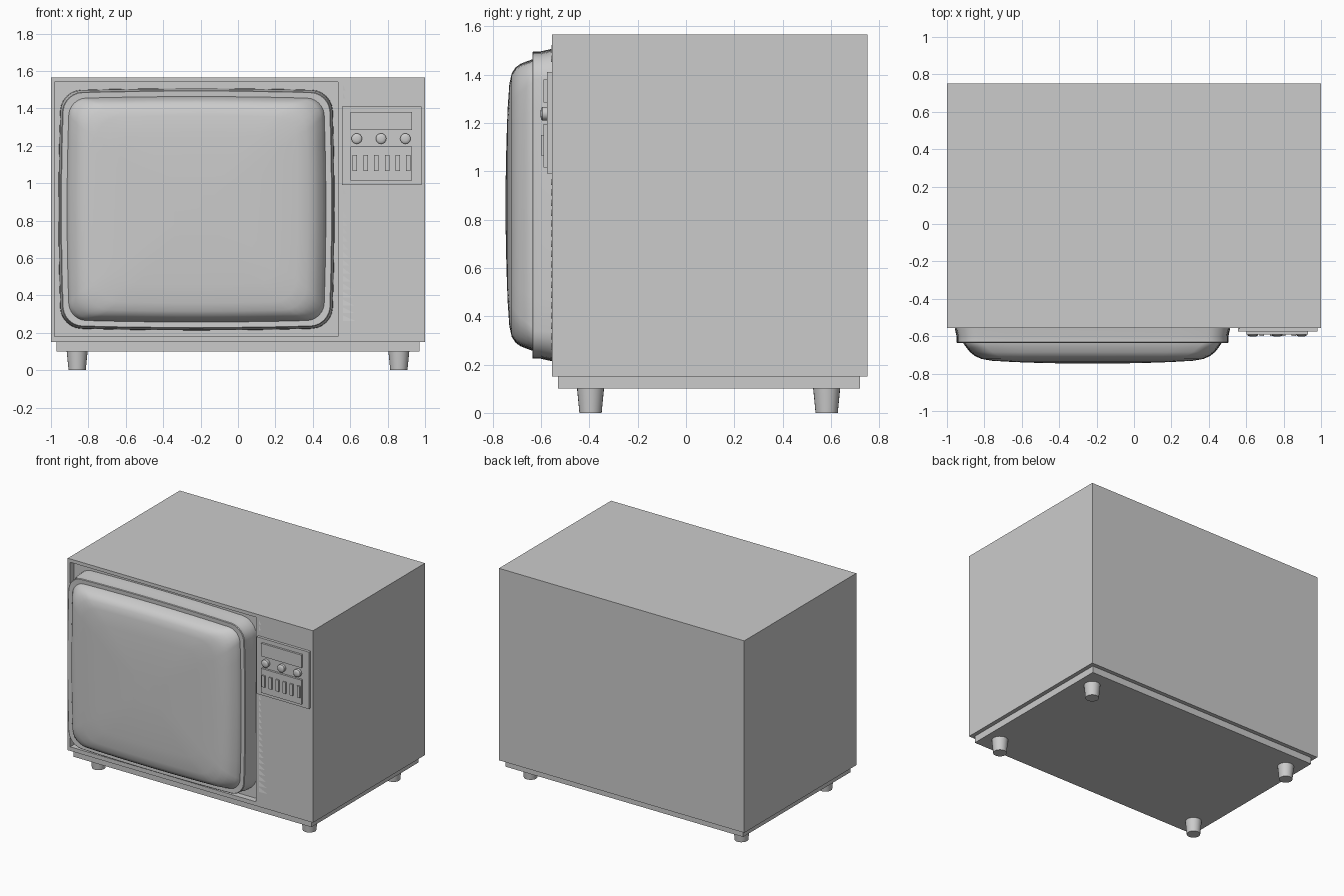
import bpy, bmesh
from math import sin, cos, pi

if "Cube" in bpy.data.objects:
    bpy.data.objects.remove(bpy.data.objects["Cube"])


def finish(name, bm, smooth=False):
    bmesh.ops.recalc_face_normals(bm, faces=bm.faces[:])
    mesh = bpy.data.meshes.new(name)
    bm.to_mesh(mesh)
    bm.free()
    ob = bpy.data.objects.new(name, mesh)
    bpy.context.collection.objects.link(ob)
    if smooth:
        bpy.ops.object.select_all(action='DESELECT')
        bpy.context.view_layer.objects.active = ob
        ob.select_set(True)
        bpy.ops.object.shade_smooth_by_angle(angle=0.7)
    return ob


def box(name, x0, x1, y0, y1, z0, z1):
    bm = bmesh.new()
    bmesh.ops.create_cube(bm, size=1)
    for v in bm.verts:
        v.co = ((x0 + x1) / 2 + v.co.x * (x1 - x0),
                (y0 + y1) / 2 + v.co.y * (y1 - y0),
                (z0 + z1) / 2 + v.co.z * (z1 - z0))
    return finish(name, bm)


def lathe(name, profile, origin, axis='Z', sides=24):
    """Stack of (radius, distance) rings along +z or -y."""
    bm = bmesh.new()
    rings = []
    for r, d in profile:
        ring = []
        for i in range(sides):
            a, b = r * cos(2 * pi * i / sides), r * sin(2 * pi * i / sides)
            p = (a, b, d) if axis == 'Z' else (a, -d, b)
            ring.append(bm.verts.new([o + c for o, c in zip(origin, p)]))
        rings.append(ring)
    bridge(bm, rings)
    bm.faces.new(rings[0])
    bm.faces.new(rings[-1])
    return finish(name, bm, True)


def bridge(bm, rings):
    for a, b in zip(rings, rings[1:]):
        for i in range(len(a)):
            j = (i + 1) % len(a)
            bm.faces.new((a[i], a[j], b[j], b[i]))


def bowed_rect(hx, hz, r, bow=0.018, seg=6, side=8):
    """Rounded rectangle whose sides bulge slightly."""
    pts = []
    corners = [(1, 1), (-1, 1), (-1, -1), (1, -1)]
    for k, (sx, sz) in enumerate(corners):
        cx, cz = sx * (hx - r), sz * (hz - r)
        for i in range(seg + 1):
            a = pi / 2 * (k + i / seg)
            pts.append((cx + r * cos(a), cz + r * sin(a)))
        nx, nz = corners[(k + 1) % 4]
        a = pi / 2 * (k + 1)
        end = (nx * (hx - r) + r * cos(a), nz * (hz - r) + r * sin(a))
        start = pts[-1]
        for i in range(1, side):
            t = i / side
            pts.append((start[0] + (end[0] - start[0]) * t,
                        start[1] + (end[1] - start[1]) * t))
    return [(x * (1 - bow * (z / hz) ** 2), z * (1 - bow * (x / hx) ** 2)) for x, z in pts]


CX, CZ = -0.222, 0.86


def loft(name, loops, cap):
    """Loops of (half width, half height, corner radius, y)."""
    bm = bmesh.new()
    rings = [[bm.verts.new((CX + x, y, CZ + z)) for x, z in bowed_rect(hx, hz, r)]
             for hx, hz, r, y in loops]
    bridge(bm, rings)
    if cap:
        bm.faces.new(rings[-1])
    return finish(name, bm, True)


# Cabinet with a shallow recess for the screen
cabinet = box("cabinet", -1, 1, -0.555, 0.75, 0.15, 1.565)
cutter = box("recess_cutter", -0.98, 0.535, -0.70, -0.51, 0.18, 1.54)
mod = cabinet.modifiers.new("recess", 'BOOLEAN')
mod.object = cutter
mod.operation = 'DIFFERENCE'
mod.solver = 'EXACT'
bpy.context.view_layer.objects.active = cabinet
bpy.ops.object.modifier_apply(modifier="recess")
bpy.data.objects.remove(cutter)

# Plinth and tapered feet
box("plinth", -0.97, 0.97, -0.53, 0.72, 0.10, 0.15)
for x in (-0.86, 0.86):
    for y in (-0.395, 0.582):
        lathe("foot", [(0.046, 0), (0.056, 0.102)], (x, y, 0))

# Screen bezel
loft("screen_bezel", [(0.738, 0.647, 0.11, -0.505), (0.736, 0.645, 0.11, -0.56),
                      (0.727, 0.636, 0.105, -0.60), (0.727, 0.636, 0.105, -0.632),
                      (0.722, 0.632, 0.10, -0.636), (0.690, 0.602, 0.09, -0.634),
                      (0.688, 0.600, 0.09, -0.60)], False)

# Bulging picture tube
loft("screen_glass", [(0.694, 0.604, 0.09, -0.60), (0.692, 0.603, 0.09, -0.635),
                      (0.675, 0.594, 0.10, -0.66), (0.655, 0.584, 0.11, -0.685),
                      (0.630, 0.570, 0.12, -0.705), (0.595, 0.545, 0.12, -0.721),
                      (0.540, 0.500, 0.12, -0.731), (0.42, 0.40, 0.10, -0.738),
                      (0.28, 0.26, 0.07, -0.743), (0.12, 0.11, 0.03, -0.746)], True)

# Control panel
box("control_panel", 0.555, 0.98, -0.575, -0.545, 0.99, 1.41)
box("channel_display", 0.602, 0.93, -0.59, -0.57, 1.285, 1.38)
box("button_panel", 0.602, 0.93, -0.59, -0.57, 1.015, 1.195)
for i in range(6):
    x = 0.625 + i * 0.0573
    box("push_button", x - 0.012, x + 0.012, -0.60, -0.585, 1.065, 1.15)
for x in (0.635, 0.765, 0.895):
    lathe("knob", [(0.028, 0), (0.028, 0.022), (0.023, 0.027), (0.012, 0.03)],
          (x, -0.572, 1.238), 'Y')

# Speaker grille: thin wedge slats that sink into the cabinet front
for i in range(30):
    z = 0.262 + i * 0.0425
    if 0.95 < z < 1.41:
        continue
    length = 0.013 + 0.055 * (1 - i / 29) ** 3.5
    bm = bmesh.new()
    a = [bm.verts.new(p) for p in ((0.562, -0.559, z), (0.562, -0.555, z),
                                   (0.562 + length, -0.555, z), (0.562, -0.555, z + 0.03))]
    for f in ((0, 1, 2), (0, 2, 3), (0, 3, 1), (1, 3, 2)):
        bm.faces.new([a[k] for k in f])
    finish("speaker_slat", bm)
